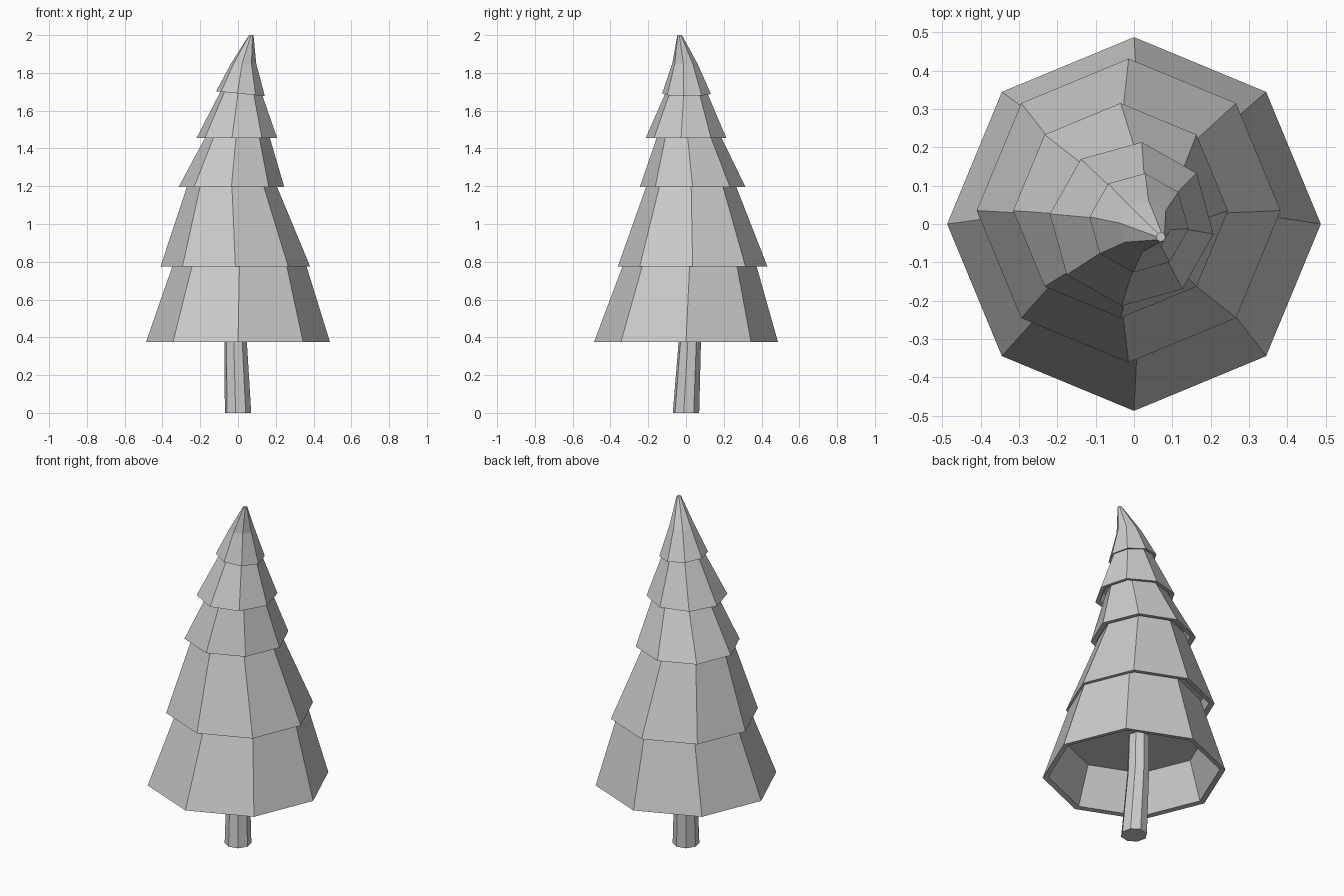
import bpy, bmesh
from math import cos, sin, radians, pi

if "Cube" in bpy.data.objects:
    bpy.data.objects.remove(bpy.data.objects["Cube"])


def ring(bm, cx, cy, z, r, rot=0.0, tilt=0.0):
    """Octagonal ring of verts; tilt is the z drop per unit of x."""
    out = []
    for i in range(8):
        a = radians(rot) + i * pi / 4
        dx, dy = r * cos(a), r * sin(a)
        out.append(bm.verts.new((cx + dx, cy + dy, z - tilt * dx)))
    return out


def loft(name, rings):
    """Flat-faced closed octagonal body through a list of rings."""
    bm = bmesh.new()
    loops = [ring(bm, *r) for r in rings]
    for a, b in zip(loops, loops[1:]):
        for i in range(8):
            j = (i + 1) % 8
            bm.faces.new((a[i], a[j], b[j], b[i]))
    bm.faces.new(loops[0][::-1])
    bm.faces.new(loops[-1])
    bmesh.ops.recalc_face_normals(bm, faces=bm.faces)
    me = bpy.data.meshes.new(name)
    bm.to_mesh(me)
    bm.free()
    ob = bpy.data.objects.new(name, me)
    bpy.context.collection.objects.link(ob)


def tier(name, outer, depth, wall=0.03):
    """Foliage skirt with a hollow underside: ceiling, inner wall, rim, outside."""
    (x0, y0, z0, r0, *ext), (x1, y1, z1, r1, *_) = outer[0], outer[1]
    t = depth / (z1 - z0)
    mix = lambda a, b: a + (b - a) * t
    ceiling = (mix(x0, x1), mix(y0, y1), z0 + depth, mix(r0, r1) - wall, *ext)
    rim = (x0, y0, z0 + 0.004, r0 - wall, *ext)
    loft(name, [ceiling, rim] + outer)


# Trunk, slightly leaning
loft("trunk", [(0, 0, 0, 0.071, -10), (-0.012, 0.02, 0.375, 0.06, -10),
               (-0.012, 0.025, 0.65, 0.055, -10)])

# Foliage tiers, bottom to top: (x, y, z, radius, rotation, tilt)
tier("foliage_1", [(0, 0, 0.375, 0.487), (0.008, 0.02, 0.80, 0.347)], 0.22)
tier("foliage_2", [(-0.014, 0.035, 0.775, 0.396), (-0.033, 0.027, 1.22, 0.23)], 0.06)
tier("foliage_3", [(-0.035, 0.035, 1.195, 0.28), (0, 0.015, 1.48, 0.162, -3)], 0.05)
tier("foliage_4", [(-0.006, 0, 1.455, 0.215, -7), (0.016, 0.002, 1.72, 0.1, -7)], 0.05, 0.025)
tier("foliage_tip", [(0.013, 0.003, 1.69, 0.13, -7, 0.1), (0.03, -0.006, 1.85, 0.067, -7),
                     (0.07, -0.034, 2.0, 0.012, -7)], 0.03, 0.02)
